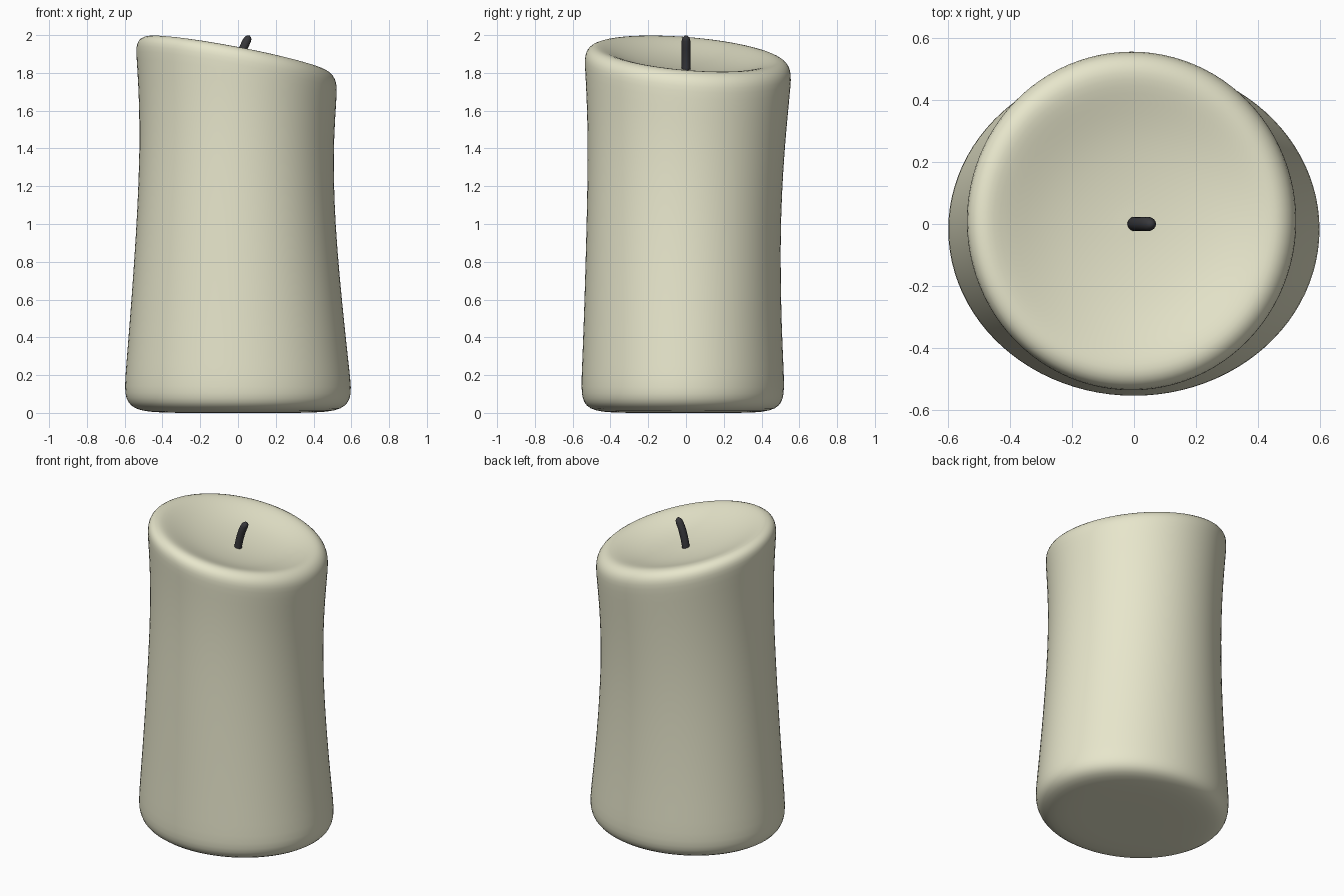
import bpy, bmesh, math

if "Cube" in bpy.data.objects:
    bpy.data.objects.remove(bpy.data.objects["Cube"])

SEG = 48


def colour(obj, name, rgb):
    mat = bpy.data.materials.new(name)
    mat.diffuse_color = (*rgb, 1)
    mat.use_nodes = True
    mat.node_tree.nodes["Principled BSDF"].inputs["Base Color"].default_value = mat.diffuse_color
    obj.data.materials.append(mat)


def loft(name, rings):
    """Skin closed loops of points, closing both ends with fans."""
    bm = bmesh.new()
    loops = [[bm.verts.new(p) for p in ring] for ring in rings]
    for a, b in zip(loops, loops[1:]):
        n = len(a)
        for i in range(n):
            j = (i + 1) % n
            bm.faces.new((a[i], a[j], b[j], b[i]))
    for loop, flip in ((loops[0], True), (loops[-1], False)):
        c = bm.verts.new([sum(v.co[k] for v in loop) / len(loop) for k in range(3)])
        for i, v in enumerate(loop):
            w = loop[(i + 1) % len(loop)]
            bm.faces.new((w, v, c) if flip else (v, w, c))
    mesh = bpy.data.meshes.new(name)
    bm.to_mesh(mesh)
    bm.free()
    for p in mesh.polygons:
        p.use_smooth = True
    obj = bpy.data.objects.new(name, mesh)
    bpy.context.collection.objects.link(obj)
    return obj


def wax_ring(left, right, front, back, z):
    # The slope of the melted top fades out toward the flat base
    cx, cy = (left + right) / 2, (front + back) / 2
    rx, ry = (right - left) / 2, (back - front) / 2
    tilt = min(1, z / 1.75) ** 1.5
    pts = []
    for i in range(SEG):
        a = math.tau * i / SEG
        x, y = cx + rx * math.cos(a), cy + ry * math.sin(a)
        pts.append((x, y, z - tilt * (0.19 * x + 0.08 * y)))
    return pts


# Wax body: outer wall from the base up to the rim (left, right, front, back, z)
wall = [
    (-0.20, 0.20, -0.20, 0.18, 0.0),
    (-0.42, 0.42, -0.40, 0.37, 0.0),
    (-0.52, 0.52, -0.485, 0.45, 0.012),
    (-0.57, 0.57, -0.53, 0.495, 0.036),
    (-0.595, 0.595, -0.55, 0.515, 0.075),
    (-0.602, 0.602, -0.556, 0.522, 0.13),
    (-0.594, 0.59, -0.552, 0.518, 0.24),
    (-0.575, 0.567, -0.543, 0.508, 0.46),
    (-0.553, 0.54, -0.534, 0.502, 0.74),
    (-0.533, 0.517, -0.526, 0.503, 1.04),
    (-0.522, 0.507, -0.521, 0.516, 1.32),
    (-0.524, 0.51, -0.524, 0.534, 1.55),
    (-0.534, 0.52, -0.532, 0.55, 1.72),
    (-0.541, 0.525, -0.538, 0.558, 1.81),
    (-0.538, 0.522, -0.535, 0.555, 1.85),
    (-0.522, 0.506, -0.52, 0.54, 1.882),
    (-0.488, 0.475, -0.488, 0.508, 1.901),
]
# Rounded rim dipping into the shallow melt pool (scale, z)
pool = [(0.84, 1.9), (0.76, 1.888), (0.65, 1.868), (0.5, 1.845),
        (0.32, 1.829), (0.14, 1.821)]
rings = [wax_ring(*r) for r in wall]
rings += [wax_ring(-0.54 * s, 0.525 * s, -0.538 * s, 0.558 * s, z) for s, z in pool]
body = loft("wax_body", rings)
sub = body.modifiers.new("smooth", "SUBSURF")
sub.levels = sub.render_levels = 1
colour(body, "cream_wax", (0.80, 0.79, 0.60))

# Wick: a round cord leaning to the right with a domed tip (x, z, radius)
path = [(0.0, 1.78, 0.023), (0.002, 1.83, 0.023), (0.013, 1.88, 0.023),
        (0.028, 1.93, 0.023), (0.046, 1.97, 0.023), (0.051, 1.983, 0.02),
        (0.054, 1.993, 0.013), (0.056, 1.998, 0.006)]
wick_rings = []
for x, z, r in path:
    lean = 0.4 * min(1, (z - 1.78) / 0.12)
    wick_rings.append([(x + r * math.cos(math.tau * i / 16),
                        r * math.sin(math.tau * i / 16),
                        z - 0.3 * lean * r * math.cos(math.tau * i / 16))
                       for i in range(16)])
wick = loft("wick", wick_rings)
colour(wick, "charred_wick", (0.04, 0.04, 0.045))
